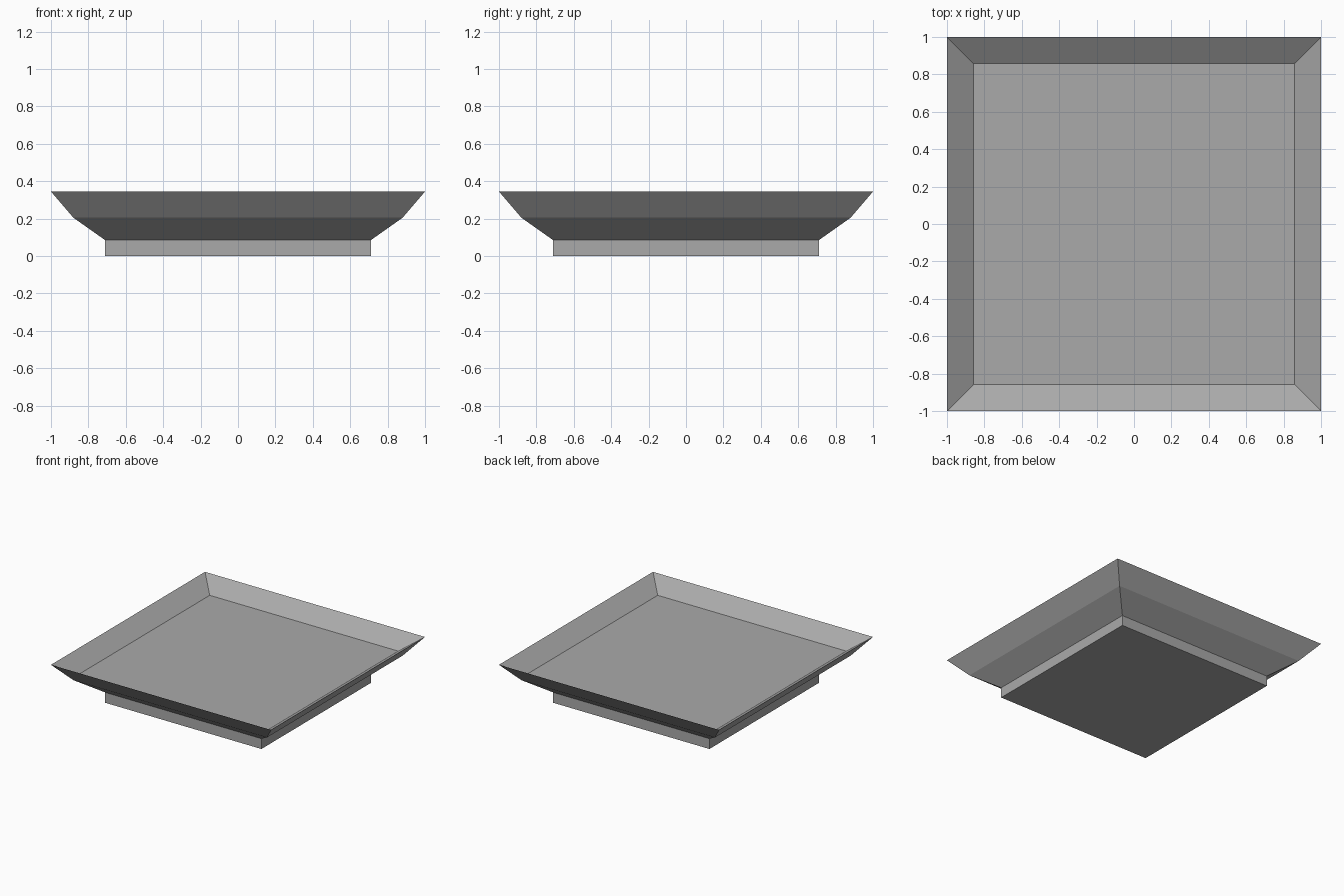
import bpy
import bmesh

cube = bpy.data.objects.get("Cube")
if cube:
    bpy.data.objects.remove(cube, do_unlink=True)

grey = bpy.data.materials.new("stone_grey")
grey.use_nodes = True
colour = (0.40, 0.40, 0.40, 1)
grey.diffuse_color = colour
grey.node_tree.nodes["Principled BSDF"].inputs["Base Color"].default_value = colour


def square_loft(name, profile):
    """Stack square rings of (half width, height), bridge them and cap both ends."""
    bm = bmesh.new()
    rings = [[bm.verts.new((sx * r, sy * r, z))
              for sx, sy in ((-1, -1), (1, -1), (1, 1), (-1, 1))]
             for r, z in profile]
    for low, high in zip(rings, rings[1:]):
        for i in range(4):
            j = (i + 1) % 4
            bm.faces.new((low[i], low[j], high[j], high[i]))
    bm.faces.new(rings[0][::-1])
    bm.faces.new(rings[-1])
    mesh = bpy.data.meshes.new(name)
    bm.to_mesh(mesh)
    bm.free()
    mesh.materials.append(grey)
    obj = bpy.data.objects.new(name, mesh)
    bpy.context.collection.objects.link(obj)
    return obj


# Square foot, flared outer walls, sharp rim, sloping inner walls and sunken floor
square_loft("square_dish", [(0.71, 0), (0.71, 0.085), (0.88, 0.205),
                            (1, 0.345), (0.857, 0.245)])
